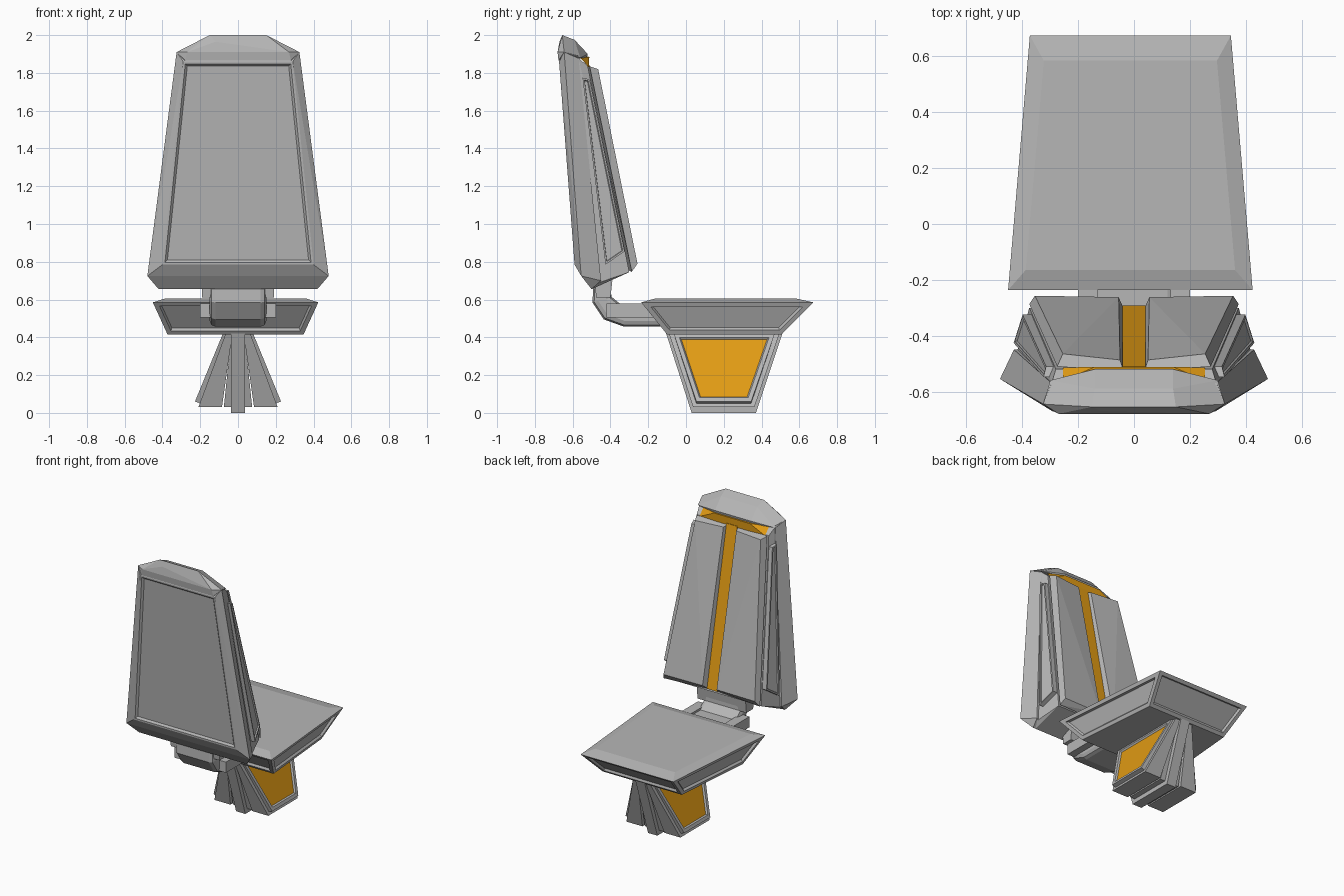
import bpy, bmesh, math
from mathutils import Vector

if "Cube" in bpy.data.objects:
    bpy.data.objects.remove(bpy.data.objects["Cube"])


def material(name, rgb):
    m = bpy.data.materials.new(name)
    m.diffuse_color = (*rgb, 1)
    m.use_nodes = True
    m.node_tree.nodes["Principled BSDF"].inputs["Base Color"].default_value = m.diffuse_color
    return m


GREY = material("light grey", (0.47, 0.47, 0.47))
ORANGE = material("orange", (0.76, 0.33, 0.007))


def finish(name, bm, mats, mirror=False, x=0.0):
    bmesh.ops.recalc_face_normals(bm, faces=bm.faces[:])
    mesh = bpy.data.meshes.new(name)
    bm.to_mesh(mesh)
    bm.free()
    for m in mats:
        mesh.materials.append(m)
    ob = bpy.data.objects.new(name, mesh)
    bpy.context.collection.objects.link(ob)
    ob.location.x = x
    if mirror:
        ob.modifiers.new("mirror", "MIRROR")
    return ob


def hull(name, half, mats=(GREY,), pair=False, x=0.0, panel=None, steps=()):
    """Convex solid. pair=False adds the x-mirrored points, pair=True mirrors
    the whole solid. Faces whose normal passes `panel` get inset by `steps`."""
    pts = list(half)
    if not pair:
        pts += [(-a, b, c) for a, b, c in half]
    bm = bmesh.new()
    for p in pts:
        bm.verts.new(p)
    res = bmesh.ops.convex_hull(bm, input=bm.verts[:])
    junk = {g for k in ("geom_interior", "geom_unused") for g in res[k]
            if isinstance(g, bmesh.types.BMVert)}
    bmesh.ops.delete(bm, geom=list(junk), context="VERTS")
    bmesh.ops.dissolve_limit(bm, angle_limit=math.radians(5),
                             verts=bm.verts[:], edges=bm.edges[:])
    bmesh.ops.recalc_face_normals(bm, faces=bm.faces[:])
    bm.normal_update()
    if panel:
        chosen = [f for f in bm.faces if panel(f.normal)]
        for thick, depth in steps:
            bmesh.ops.inset_individual(bm, faces=chosen, thickness=thick,
                                       depth=depth, use_even_offset=True)
        if len(mats) > 1:
            for f in chosen:
                f.material_index = 1
    return finish(name, bm, mats, pair, x)


def prism(name, yz, x0, x1, mats=(GREY,), pair=False):
    bm = bmesh.new()
    f = bm.faces.new([bm.verts.new((x0, y, z)) for y, z in yz])
    ex = bmesh.ops.extrude_face_region(bm, geom=[f])["geom"]
    bmesh.ops.translate(bm, vec=Vector((x1 - x0, 0, 0)),
                        verts=[v for v in ex if isinstance(v, bmesh.types.BMVert)])
    return finish(name, bm, mats, pair)


# Seat: tapered slab with flange rim and recessed sloping sides
hull("seat",
     [(0.438, -0.237, 0.585), (0.36, 0.675, 0.585),
      (0.375, -0.165, 0.605), (0.31, 0.585, 0.605),
      (0.432, -0.225, 0.572), (0.354, 0.663, 0.572),
      (0.36, -0.1, 0.415), (0.308, 0.505, 0.415)],
     x=-0.013, panel=lambda n: -0.95 < n.z < -0.2 and abs(n.z) < 0.9,
     steps=[(0.025, 0.0), (0.008, -0.015)])

# Backrest shell with a recessed rear panel
hull("backrest_shell",
     [(0.29, -0.672, 1.86), (0.40, -0.59, 0.785),
      (0.325, -0.645, 1.91), (0.48, -0.555, 0.725),
      (0.295, -0.57, 1.89), (0.43, -0.45, 0.70), (0.42, -0.50, 0.655)],
     panel=lambda n: n.y < -0.97, steps=[(0.012, 0.0), (0.012, -0.012)])

# Headrest hood
hull("headrest_hood",
     [(0.27, -0.68, 1.91), (0.325, -0.645, 1.91), (0.28, -0.675, 1.865),
      (0.15, -0.655, 2.0), (0.12, -0.67, 1.965), (0.14, -0.59, 1.975),
      (0.14, -0.52, 1.90), (0.14, -0.525, 1.88), (0.30, -0.56, 1.88)])

# Cushion base and the orange parts in front of it
hull("cushion_base",
     [(0.28, -0.52, 1.835), (0.375, -0.30, 0.745),
      (0.295, -0.57, 1.88), (0.42, -0.46, 0.69), (0.40, -0.50, 0.655)])
hull("orange_cap",
     [(0.14, -0.512, 1.885), (0.255, -0.514, 1.83),
      (0.255, -0.56, 1.88), (0.14, -0.57, 1.89)], mats=(ORANGE,))
hull("orange_spine",
     [(0.042, -0.51, 1.84), (0.042, -0.292, 0.76),
      (0.042, -0.53, 1.84), (0.042, -0.31, 0.76)], mats=(ORANGE,))

# Pair of back cushions
hull("back_cushion",
     [(0.05, -0.487, 1.82), (0.255, -0.465, 1.82),
      (0.055, -0.262, 0.79), (0.355, -0.257, 0.79),
      (0.036, -0.53, 1.83), (0.275, -0.51, 1.835),
      (0.036, -0.305, 0.755), (0.375, -0.287, 0.747)], pair=True)

# Raised side panels of the backrest
side = [(0.297, -0.548, 1.775), (0.288, -0.51, 1.765),
        (0.372, -0.325, 0.855), (0.404, -0.426, 0.785)]
hull("side_panel",
     [(a - 0.02, b, c) for a, b, c in side] +
     [(a + 0.027, b, c) for a, b, c in side],
     pair=True, panel=lambda n: n.x > 0.8,
     steps=[(0.009, 0.0), (0.003, -0.008)])

# Bent support arm, side rails and collar
arm = prism("support_arm",
            [(-0.49, 0.70), (-0.495, 0.585), (-0.435, 0.495), (-0.33, 0.457),
             (-0.05, 0.457), (-0.05, 0.57), (-0.34, 0.57), (-0.395, 0.615),
             (-0.40, 0.70)], -0.15, 0.15)
bev = arm.modifiers.new("bevel", "BEVEL")
bev.width, bev.segments = 0.03, 2
bev.limit_method, bev.angle_limit = "ANGLE", math.radians(60)
prism("arm_rail", [(-0.42, 0.505), (-0.15, 0.505), (-0.15, 0.58), (-0.42, 0.58)],
      0.13, 0.20, pair=True)
prism("arm_collar", [(-0.475, 0.61), (-0.40, 0.61), (-0.39, 0.70), (-0.485, 0.70)],
      -0.19, 0.19)

# Pedestal: central fin, thin inner slabs, splayed wedges with orange panels
prism("pedestal_fin", [(-0.105, 0.42), (0.51, 0.42), (0.37, 0.0), (0.03, 0.0)],
      -0.036, 0.036)


def splayed(name, top_x, low_x, top_y, low_y, low_z, **kw):
    hull(name, [(x, y, 0.42) for x in top_x for y in top_y] +
         [(x, y, z) for x, z in zip(low_x, low_z) for y in low_y],
         pair=True, **kw)


splayed("pedestal_slab", (0.01, 0.035), (0.03, 0.075),
        (-0.075, 0.48), (0.05, 0.35), (0.03, 0.03))
splayed("pedestal_wedge", (0.03, 0.065), (0.085, 0.21),
        (-0.09, 0.495), (0.038, 0.362), (0.03, 0.03))
splayed("pedestal_side", (0.05, 0.08), (0.20, 0.228),
        (-0.065, 0.47), (0.055, 0.345), (0.05, 0.06),
        mats=(GREY, ORANGE), panel=lambda n: n.x > 0.8,
        steps=[(0.022, 0.0), (0.008, -0.01)])
